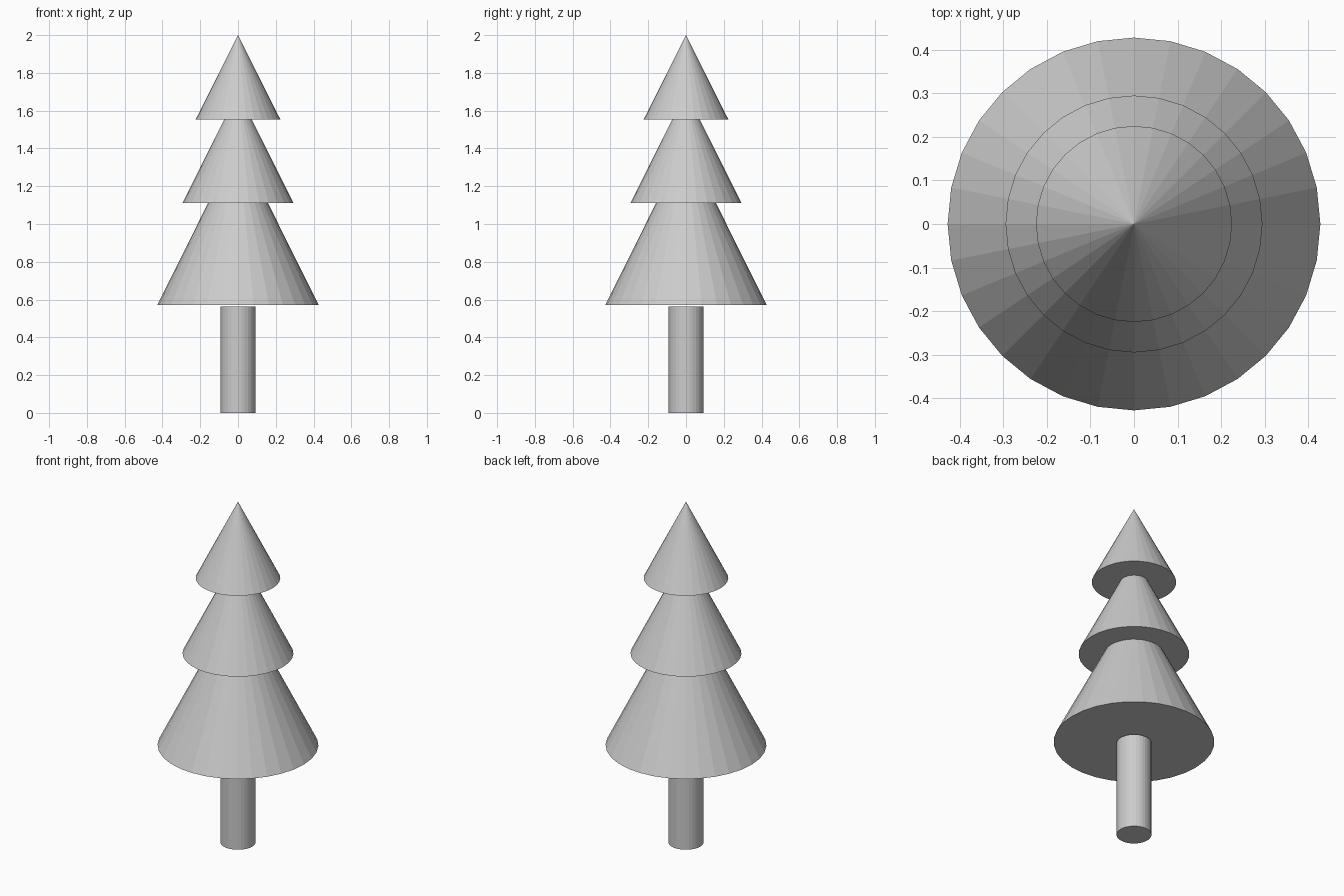
import bpy

if "Cube" in bpy.data.objects:
    bpy.data.objects.remove(bpy.data.objects["Cube"])

SIDES = 32


def add_tier(name, radius, base, tip):
    """Closed flat-shaded cone standing on height base."""
    bpy.ops.mesh.primitive_cone_add(
        vertices=SIDES, radius1=radius, radius2=0, depth=tip - base,
        location=(0, 0, (base + tip) / 2))
    bpy.context.object.name = name


# Trunk
TRUNK_HEIGHT = 0.563
bpy.ops.mesh.primitive_cylinder_add(
    vertices=SIDES, radius=0.093, depth=TRUNK_HEIGHT,
    location=(0, 0, TRUNK_HEIGHT / 2))
bpy.context.object.name = "trunk"

# Foliage tiers, each cone tip hidden inside the tier above
for name, radius, base, tip in (
    ("lower_foliage", 0.428, 0.571, 1.428),
    ("middle_foliage", 0.295, 1.110, 1.700),
    ("top_foliage", 0.225, 1.552, 2.000),
):
    add_tier(name, radius, base, tip)
